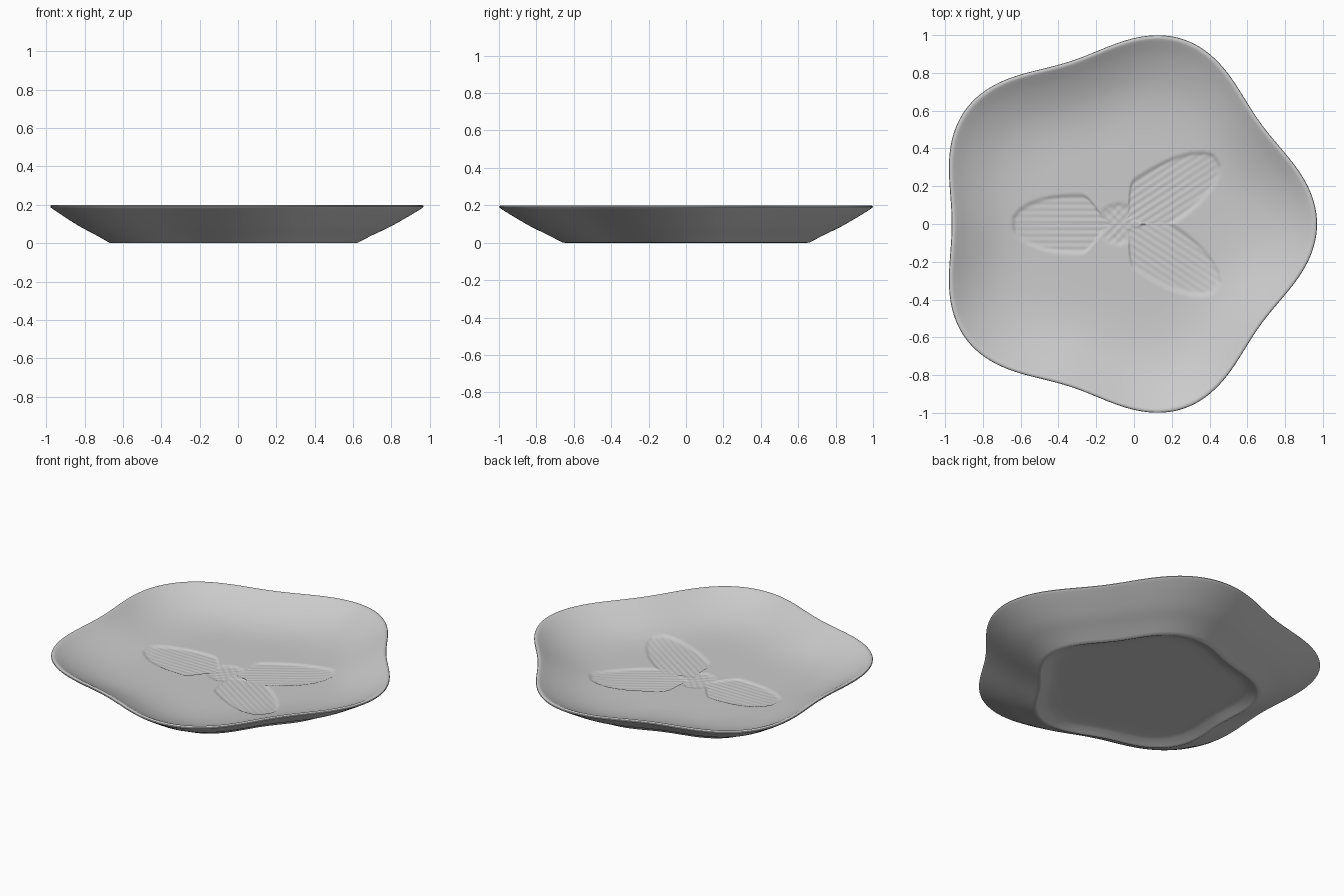
import bpy, math

if "Cube" in bpy.data.objects:
    bpy.data.objects.remove(bpy.data.objects["Cube"])

SEGMENTS = 360
CENTRE_X = -0.06
FLOOR_Z = 0.07
PETALS = [(180, 0.57), (33, 0.63), (-33, 0.63)]   # direction, length


def smooth(x):
    x = max(0.0, min(1.0, x))
    return x * x * (3 - 2 * x)


def catmull(points, steps):
    """Smooth curve through the profile points."""
    padded = [points[0]] + points + [points[-1]]
    curve = []
    for a, b, c, d in zip(padded, padded[1:], padded[2:], padded[3:]):
        for k in range(steps):
            t = k / steps
            curve.append(tuple(
                0.5 * (2 * q + (r - p) * t + (2 * p - 5 * q + 4 * r - s) * t * t
                       + (3 * q - p - 3 * r + s) * t ** 3)
                for p, q, r, s in zip(a, b, c, d)))
    return curve + [points[-1]]


def petal_width(t, length):
    """Half width of a leaf at distance t from the hub."""
    if t < 0.2:
        return 0.165 * smooth((t - 0.02) / 0.18)
    u = min(1.0, (t - 0.2) / (length - 0.2))
    return 0.165 * math.sqrt(1 - u ** 2.4)


def relief(x, y):
    """Depth of the pressed leaf pattern at a point of the floor."""
    x += 0.08
    # beaded hub where the leaves meet
    hub = smooth((0.12 - math.hypot(x, y)) / 0.03)
    beads = math.cos(x * math.tau / 0.05) * math.cos(y * math.tau / 0.05)
    depth = hub * (0.006 + 0.002 * beads)
    for degrees, length in PETALS:
        a = math.radians(degrees)
        t = x * math.cos(a) + y * math.sin(a)
        s = y * math.cos(a) - x * math.sin(a)
        if 0 < t < length:
            edge = min(petal_width(t, length) - abs(s), length - t)
            ribs = 0.001 * math.cos(s * math.tau / 0.034)
            depth = max(depth, smooth(edge / 0.025) * (0.008 + ribs))
    return depth


# Profile: hollow foot, outer wall, rounded rim, inner bowl, then the floor
foot = catmull([(0.3, 0.03), (0.5, 0.03), (0.57, 0.026), (0.61, 0.015),
                (0.645, 0.001), (0.652, 0)], 4)
outer = catmull([(0.66, 0), (0.74, 0.042), (0.83, 0.086), (0.92, 0.138),
                 (0.98, 0.175), (0.996, 0.186)], 4)
rim = [(1.0, 0.191), (0.998, 0.196), (0.992, 0.199), (0.985, 0.2), (0.978, 0.198)]
inner = catmull([(0.97, 0.194), (0.9, 0.158), (0.82, 0.125), (0.74, 0.1),
                 (0.66, 0.084), (0.58, 0.075), (0.5, 0.071), (0.42, FLOOR_Z)], 8)
floor = [(0.42 * (1 - k / 42), FLOOR_Z) for k in range(1, 42)]
underside = foot + outer + rim
profile = underside + inner + floor

# Sweep the profile around the five-lobed outline
verts, faces = [], []
for j, (radius, z) in enumerate(profile):
    for i in range(SEGMENTS):
        a = math.tau * i / SEGMENTS
        r = radius * (0.967 + 0.062 * math.cos(5 * a))
        x, y = CENTRE_X + r * math.cos(a), r * math.sin(a)
        pressed = relief(x, y) if j >= len(underside) else 0
        verts.append((x, y, z - pressed))
for j in range(len(profile) - 1):
    for i in range(SEGMENTS):
        n = (i + 1) % SEGMENTS
        faces.append((j * SEGMENTS + i, j * SEGMENTS + n,
                      (j + 1) * SEGMENTS + n, (j + 1) * SEGMENTS + i))
last = (len(profile) - 1) * SEGMENTS
faces.append(tuple(reversed(range(SEGMENTS))))
faces.append(tuple(range(last, last + SEGMENTS)))

mesh = bpy.data.meshes.new("dish")
mesh.from_pydata(verts, [], faces)
dish = bpy.data.objects.new("dish", mesh)
bpy.context.collection.objects.link(dish)

# Plain grey material
grey = bpy.data.materials.new("grey ceramic")
grey.use_nodes = True
colour = (0.6, 0.6, 0.6, 1)
grey.diffuse_color = colour
grey.node_tree.nodes["Principled BSDF"].inputs["Base Color"].default_value = colour
mesh.materials.append(grey)

bpy.context.view_layer.objects.active = dish
dish.select_set(True)
bpy.ops.object.shade_smooth_by_angle(angle=math.radians(40))
